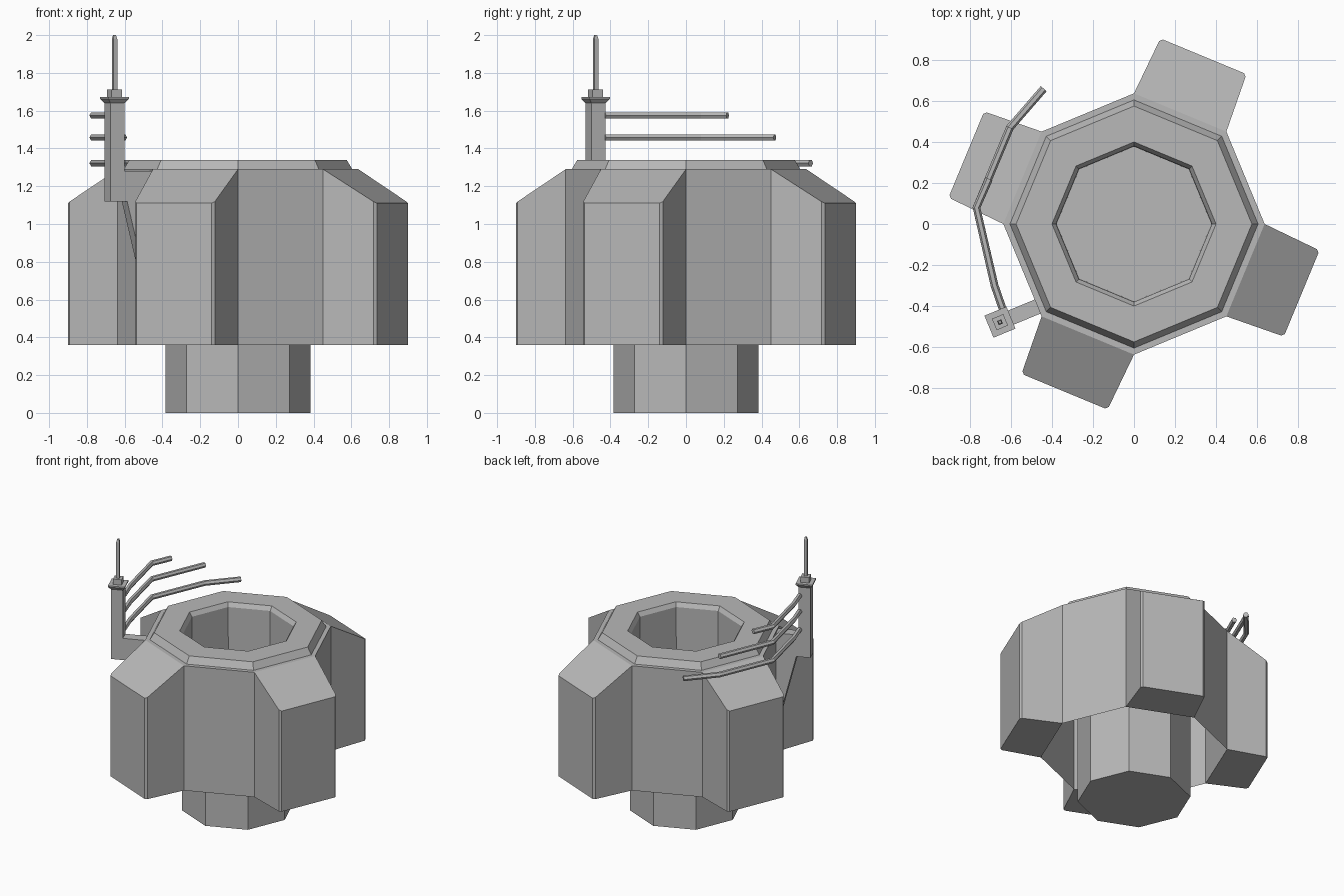
import bpy, bmesh, math
from mathutils import Matrix, Vector

cube = bpy.data.objects.get("Cube")
if cube:
    bpy.data.objects.remove(cube, do_unlink=True)

grey = bpy.data.materials.new("plain grey")
grey.use_nodes = True
colour = (0.48, 0.48, 0.48, 1)
grey.diffuse_color = colour
grey.node_tree.nodes["Principled BSDF"].inputs["Base Color"].default_value = colour


def finish(name, bm, angle=0.0):
    """Turn a bmesh into an object, rotated about the centre axis."""
    mesh = bpy.data.meshes.new(name)
    bm.to_mesh(mesh)
    bm.free()
    mesh.materials.append(grey)
    obj = bpy.data.objects.new(name, mesh)
    obj.rotation_euler.z = math.radians(angle)
    bpy.context.collection.objects.link(obj)
    return obj


def loft(name, profile, sides=8, centre=(0, 0), turn=0.0, cap_start=False,
         cap_end=False, angle=0.0):
    """Stack regular polygons given as (radius, z)."""
    bm = bmesh.new()
    rings = []
    for r, z in profile:
        rings.append([bm.verts.new((
            centre[0] + r * math.cos(turn + math.tau * i / sides),
            centre[1] + r * math.sin(turn + math.tau * i / sides), z))
            for i in range(sides)])
    for a, b in zip(rings, rings[1:]):
        for i in range(sides):
            j = (i + 1) % sides
            bm.faces.new((a[i], a[j], b[j], b[i]))
    if cap_start:
        bm.faces.new(rings[0][::-1])
    if cap_end:
        bm.faces.new(rings[-1])
    return finish(name, bm, angle)


# Octagonal housing, open underneath, with a chamfered rim and a deep well
BOTTOM, SHOULDER, TOP = 0.36, 1.29, 1.34
RADIUS = 0.637
FLAT = RADIUS * math.cos(math.pi / 8)
loft("housing", [(RADIUS, BOTTOM), (RADIUS, SHOULDER), (0.605, SHOULDER),
                 (0.575, TOP), (0.4, TOP), (0.38, 1.31), (0.377, 0.01)],
     cap_end=True)
loft("lower_pipe", [(0.385, 0), (0.385, 1.25)], cap_start=True)


# Four buttresses with sloping tops
def buttress(name, angle):
    outer, half_in, half_out, cut = 0.885, RADIUS * math.sin(math.pi / 8), 0.228, 0.014
    side = [(FLAT, half_in), (outer - cut, half_out), (outer, half_out - cut)]
    plan = [(x, -y) for x, y in side] + side[::-1]
    slope = (SHOULDER - 1.11) / (outer - FLAT)
    bm = bmesh.new()
    low = [bm.verts.new((x, y, BOTTOM)) for x, y in plan]
    high = [bm.verts.new((x, y, SHOULDER - slope * (x - FLAT))) for x, y in plan]
    for i in range(len(plan) - 1):
        bm.faces.new((low[i], low[i + 1], high[i + 1], high[i]))
    bm.faces.new(low[::-1])
    bm.faces.new(high)
    finish(name, bm, angle)


for n in range(4):
    buttress(f"buttress_{n + 1}", 67.5 + 90 * n)

# Mast bracket: arm and gusset on the flat wall beside a buttress
MAST_ANGLE = 202.5
MAST = (0.787, 0.192)
bm = bmesh.new()
outline = [(FLAT - 0.02, 0.48), (0.73, 1.12), (0.76, 1.12), (0.76, 1.28), (FLAT - 0.02, 1.28)]
near = [bm.verts.new((x, MAST[1] - 0.037, z)) for x, z in outline]
far = [bm.verts.new((x, MAST[1] + 0.037, z)) for x, z in outline]
bm.faces.new(near)
bm.faces.new(far[::-1])
for i in range(len(outline)):
    j = (i + 1) % len(outline)
    bm.faces.new((near[j], near[i], far[i], far[j]))
finish("mast_bracket", bm, MAST_ANGLE)


# Square mast with flared cap, top block and thin aerial
def square(name, profile):
    points = [(half * math.sqrt(2), z) for half, z in profile]
    loft(name, points, 4, MAST, math.pi / 4, True, True, MAST_ANGLE)


square("mast_post", [(0.041, 1.12), (0.041, 1.65)])
square("mast_cap", [(0.041, 1.64), (0.058, 1.662), (0.058, 1.672)])
square("mast_block", [(0.03, 1.67), (0.03, 1.712)])
square("aerial", [(0.011, 1.71), (0.011, 1.98), (0.006, 2.0)])


# Three curved rails of different length, one above another
def rail(name, points, z, radius=0.019, sides=6):
    path = [Vector((x, y, z)) for x, y in points]
    bm = bmesh.new()
    rings = []
    for i, p in enumerate(path):
        before = (p - path[i - 1]).normalized() if i else None
        after = (path[i + 1] - p).normalized() if i + 1 < len(path) else None
        along = ((before or after) + (after or before)).normalized()
        across = Vector((along.y, -along.x, 0))
        rings.append([bm.verts.new(
            p + across * radius * math.cos(math.tau * k / sides)
            + Vector((0, 0, radius * math.sin(math.tau * k / sides))))
            for k in range(sides)])
    for a, b in zip(rings, rings[1:]):
        for k in range(sides):
            m = (k + 1) % sides
            bm.faces.new((a[k], a[m], b[m], b[k]))
    bm.faces.new(rings[0][::-1])
    bm.faces.new(rings[-1])
    bmesh.ops.recalc_face_normals(bm, faces=bm.faces)
    finish(name, bm)


start = [(-0.635, -0.43), (-0.68, -0.3), (-0.768, 0.08)]
bend = (-0.605, 0.47)
rail("top_rail", start + [(-0.707, 0.22)], 1.575)
rail("middle_rail", start + [bend], 1.458)
rail("bottom_rail", start + [bend, (-0.44, 0.66)], 1.322)
